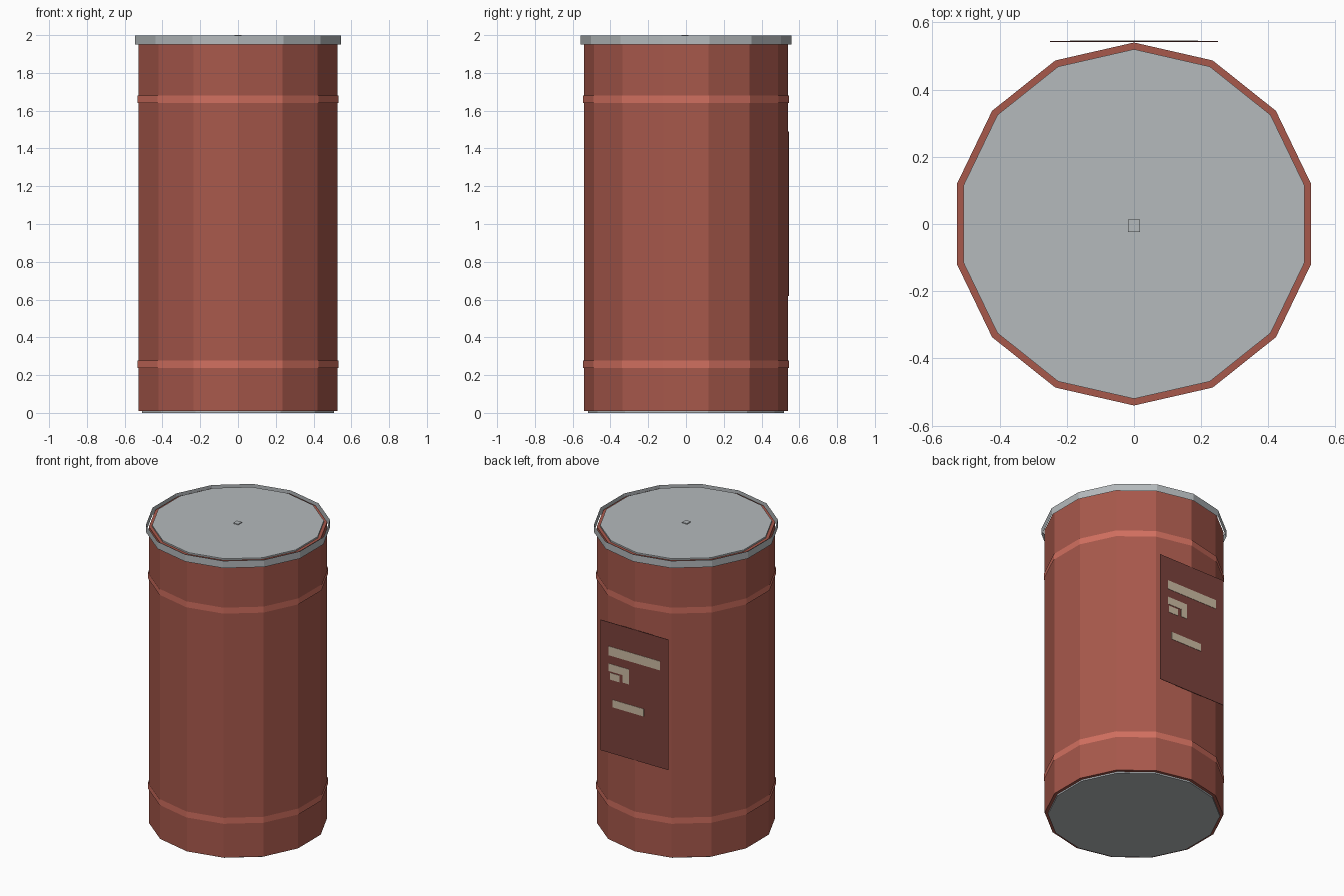
import bpy

SIDES = 14

cube = bpy.data.objects.get("Cube")
if cube:
    bpy.data.objects.remove(cube, do_unlink=True)


def make_material(name, rgb):
    mat = bpy.data.materials.new(name)
    mat.use_nodes = True
    mat.diffuse_color = (*rgb, 1)
    mat.node_tree.nodes["Principled BSDF"].inputs["Base Color"].default_value = (*rgb, 1)
    return mat


body_red = make_material("barrel red", (0.39, 0.098, 0.071))
band_red = make_material("light band red", (0.64, 0.16, 0.115))
steel = make_material("steel grey", (0.46, 0.49, 0.505))
label_red = make_material("dark label red", (0.2, 0.055, 0.045))
cream = make_material("cream print", (0.61, 0.5, 0.37))


def finish(name, mat):
    obj = bpy.context.object
    obj.name = name
    obj.data.materials.append(mat)
    return obj


def prism(name, radius, bottom, top, mat, fill="NGON"):
    """Upright faceted cylinder; fill NOTHING leaves an open hoop."""
    bpy.ops.mesh.primitive_cylinder_add(
        vertices=SIDES, radius=radius, depth=top - bottom,
        end_fill_type=fill, location=(0, 0, (bottom + top) / 2))
    return finish(name, mat)


def box(name, low, high, mat):
    bpy.ops.mesh.primitive_cube_add(size=1)
    obj = finish(name, mat)
    centre = [(a + b) / 2 for a, b in zip(low, high)]
    size = [b - a for a, b in zip(low, high)]
    for v in obj.data.vertices:
        v.co = [c + s * k for c, s, k in zip(centre, size, v.co)]
    return obj


# Barrel shell with recessed end plates
prism("barrel_body", 0.54, 0.01, 1.985, body_red)
prism("lid_plate", 0.52, 1.985, 1.995, steel)
prism("base_plate", 0.52, 0, 0.01, steel)

# Open hoops around the rim and the wall
prism("rim_hoop", 0.558, 1.95, 1.998, steel, "NOTHING")
for name, z in (("lower_band", 0.258), ("upper_band", 1.66)):
    prism(name, 0.545, z - 0.02, z + 0.02, band_red, "NOTHING")

# Small plug in the middle of the lid
box("lid_plug", (-0.018, -0.024, 1.99), (0.018, 0.014, 2.0), steel)

# Flat label on the back with printed bars
box("label_plate", (-0.25, 0.541, 0.62), (0.25, 0.544, 1.49), label_red)
bars = (
    ("top_bar", -0.19, 0.19, 1.27, 1.33),
    ("middle_bar", 0.04, 0.19, 1.165, 1.215),
    ("middle_foot_left", 0.11, 0.18, 1.11, 1.155),
    ("middle_foot_right", 0.04, 0.085, 1.115, 1.165),
    ("bottom_bar", -0.07, 0.16, 0.93, 0.98),
)
for name, x0, x1, z0, z1 in bars:
    box("label_" + name, (x0, 0.543, z0), (x1, 0.546, z1), cream)
